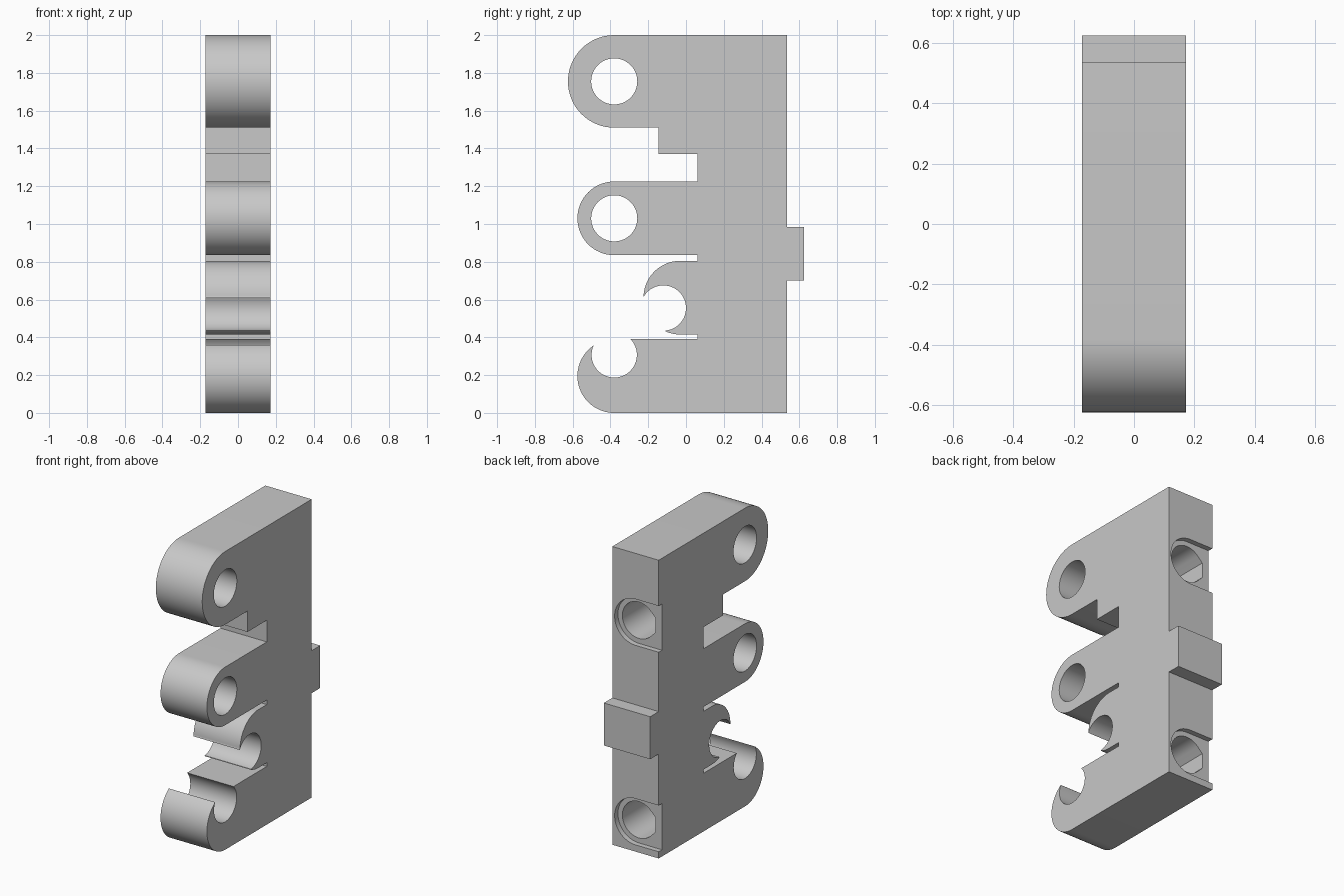
import bpy, bmesh
from math import radians, cos, sin, sqrt
from mathutils import Vector

if "Cube" in bpy.data.objects:
    bpy.data.objects.remove(bpy.data.objects["Cube"], do_unlink=True)

HALF = 0.172        # half thickness of the plate
BACK = 0.535        # y of the back face
PIN = 0.122         # radius of pin holes and sockets

grey = bpy.data.materials.new("light_grey")
grey.use_nodes = True
colour = (0.58, 0.58, 0.58, 1)
grey.diffuse_color = colour
grey.node_tree.nodes["Principled BSDF"].inputs["Base Color"].default_value = colour


def arc(cy, cz, r, start, end, steps=32):
    """Points on an arc, angles in degrees."""
    angles = [radians(start + (end - start) * i / steps) for i in range(steps + 1)]
    return [(cy + r * cos(a), cz + r * sin(a)) for a in angles]


def prism(name, points, push):
    """Extrude a closed outline of 3D points along a vector."""
    bm = bmesh.new()
    face = bm.faces.new([bm.verts.new(p) for p in points])
    top = bmesh.ops.extrude_face_region(bm, geom=[face])["geom"]
    verts = [v for v in top if isinstance(v, bmesh.types.BMVert)]
    bmesh.ops.translate(bm, verts=verts, vec=Vector(push))
    bmesh.ops.recalc_face_normals(bm, faces=bm.faces)
    mesh = bpy.data.meshes.new(name)
    bm.to_mesh(mesh)
    bm.free()
    mesh.materials.append(grey)
    obj = bpy.data.objects.new(name, mesh)
    bpy.context.collection.objects.link(obj)
    return obj


def side_prism(name, outline, half):
    return prism(name, [(-half, y, z) for y, z in outline], (2 * half, 0, 0))


def back_prism(name, outline, depth):
    return prism(name, [(x, BACK + 0.05, z) for x, z in outline], (0, -depth - 0.05, 0))


# Side outline: back edge with locating tab, then fingers and hooks down the front
outline = [(BACK, 0), (BACK, 0.7), (0.625, 0.7), (0.625, 0.985), (BACK, 0.985), (BACK, 2)]
outline += arc(-0.38, 1.755, 0.245, 90, 270)                # top finger
outline += [(-0.145, 1.51), (-0.145, 1.37), (0.06, 1.37), (0.06, 1.225)]
outline += arc(-0.38, 1.03, 0.195, 90, 270)                 # middle finger
outline += [(0.06, 0.835), (0.06, 0.805)]
outline += arc(-0.03, 0.61, 0.195, 90, 179)                 # inner hook, outside
outline += arc(-0.12, 0.555, 0.12, 153, -84)                # inner hook, bore
outline += arc(-0.03, 0.61, 0.195, 246, 270, 8)             # inner hook, lower lip
outline += [(0.06, 0.415), (0.06, 0.39)]
outline += arc(-0.38, 0.307, 0.12, 43.8, -206)              # bottom hook, bore
outline += arc(-0.38, 0.195, 0.195, 123.5, 270)             # bottom hook, outside
body = side_prism("hinge_plate", outline, HALF)

# Pin holes through the two closed fingers
cutters = [side_prism("pin_hole_cutter", arc(-0.38, z, PIN, 0, 354.375, 63), HALF + 0.1)
           for z in (1.755, 1.03)]

# Back sockets: shallow open-sided recess and a flat-topped teardrop bore
for z in (0.2, 1.538):
    recess = arc(0, z, 0.155, -90, 90) + [(-0.3, z + 0.155), (-0.3, z - 0.155)]
    cutters.append(back_prism("recess_cutter", recess, 0.035))
    flat = PIN * (sqrt(2) - 1)
    bore = arc(0, z, PIN, -135, 135, 48) + [(-PIN, z + flat), (-PIN, z - flat)]
    cutters.append(back_prism("bore_cutter", bore, 0.42))

for cutter in cutters:
    mod = body.modifiers.new(cutter.name, "BOOLEAN")
    mod.operation = "DIFFERENCE"
    mod.solver = "EXACT"
    mod.object = cutter

# Bake the cuts and drop the cutters
graph = bpy.context.evaluated_depsgraph_get()
graph.update()
cut_mesh = bpy.data.meshes.new_from_object(body.evaluated_get(graph))
body.modifiers.clear()
body.data = cut_mesh
for cutter in cutters:
    bpy.data.objects.remove(cutter, do_unlink=True)

bpy.ops.object.select_all(action="DESELECT")
body.select_set(True)
bpy.context.view_layer.objects.active = body
bpy.ops.object.shade_smooth_by_angle(angle=radians(25))
